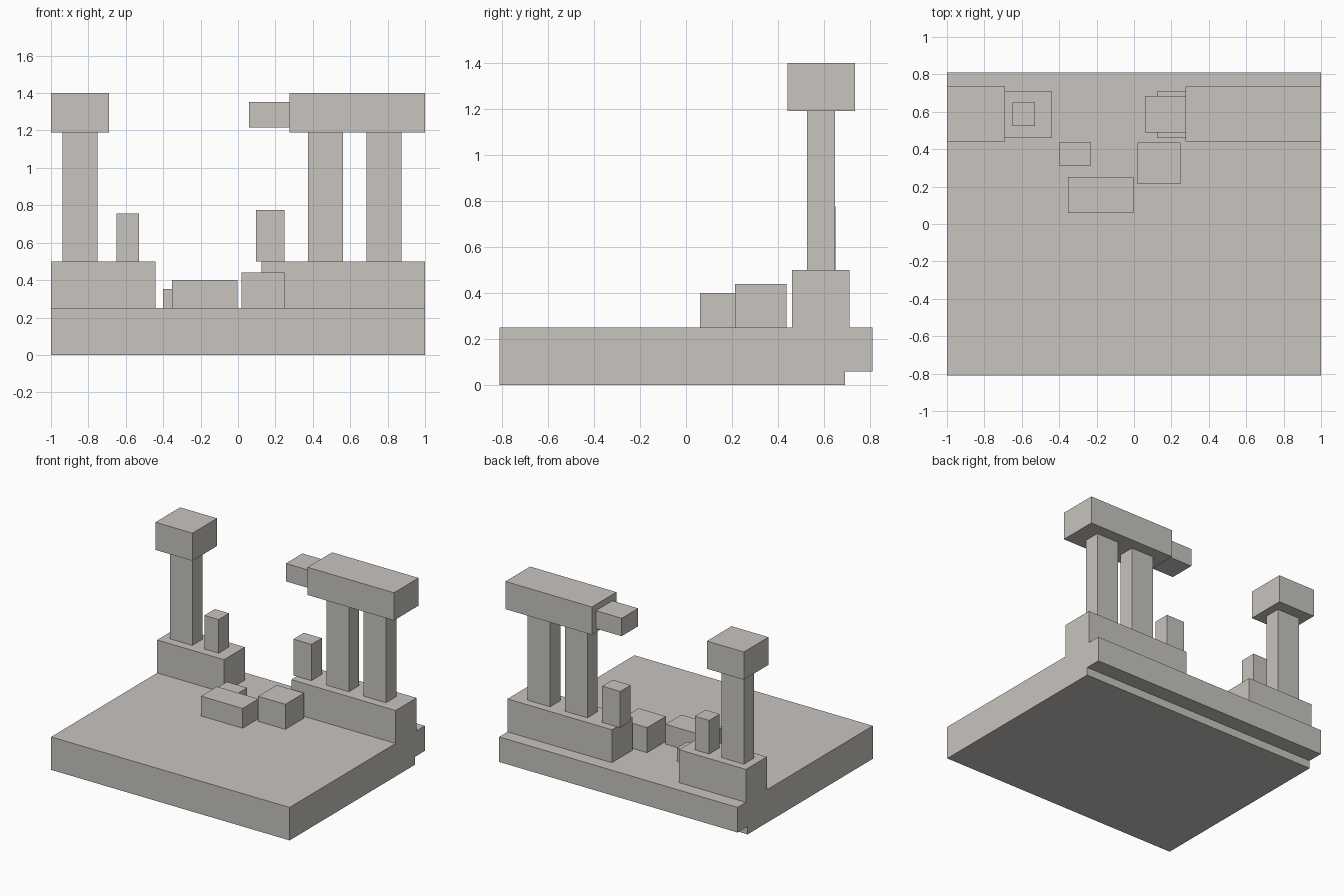
import bpy
import bmesh

cube = bpy.data.objects.get("Cube")
if cube:
    bpy.data.objects.remove(cube, do_unlink=True)

# Single stone colour
stone = bpy.data.materials.new("warm_grey_stone")
stone.use_nodes = True
colour = (0.58, 0.555, 0.525, 1)
stone.diffuse_color = colour
bsdf = stone.node_tree.nodes["Principled BSDF"]
bsdf.inputs["Base Color"].default_value = colour
bsdf.inputs["Roughness"].default_value = 0.9


def extrude_profile(name, profile, x0, x1):
    """Extrude a closed (y, z) outline along x."""
    bm = bmesh.new()
    face = bm.faces.new([bm.verts.new((x0, y, z)) for y, z in profile])
    moved = bmesh.ops.extrude_face_region(bm, geom=[face])["geom"]
    verts = [v for v in moved if isinstance(v, bmesh.types.BMVert)]
    bmesh.ops.translate(bm, verts=verts, vec=(x1 - x0, 0, 0))
    bmesh.ops.recalc_face_normals(bm, faces=bm.faces)
    mesh = bpy.data.meshes.new(name)
    bm.to_mesh(mesh)
    bm.free()
    mesh.materials.append(stone)
    obj = bpy.data.objects.new(name, mesh)
    bpy.context.collection.objects.link(obj)
    return obj


def block(name, x, y, z):
    """Box from its (min, max) range on each axis."""
    outline = [(y[0], z[0]), (y[1], z[0]), (y[1], z[1]), (y[0], z[1])]
    return extrude_profile(name, outline, *x)


FLOOR, WALL_TOP, COLUMN_TOP, ROOF = 0.25, 0.50, 1.19, 1.40

# Floor slab, undercut along its back edge
extrude_profile("floor_slab", [(-0.81, 0), (0.69, 0), (0.69, 0.06), (0.81, 0.06),
                               (0.81, FLOOR), (-0.81, FLOOR)], -1, 1)

# Broken plinth walls
for side, x in (("right", (-1, -0.44)), ("left", (0.125, 1))):
    block(f"plinth_{side}", x, (0.46, 0.71), (FLOOR, WALL_TOP))

# Full columns
for side, x in (("right", -0.845), ("left_inner", 0.468), ("left_outer", 0.78)):
    block(f"column_{side}", (x - 0.094, x + 0.094), (0.525, 0.648), (WALL_TOP, COLUMN_TOP))

# Broken column stumps
block("stump_right", (-0.65, -0.53), (0.525, 0.65), (WALL_TOP, 0.755))
block("stump_left", (0.097, 0.248), (0.525, 0.65), (WALL_TOP, 0.775))

# Lintels and the broken beam end
for side, x in (("right", (-1, -0.69)), ("left", (0.275, 1))):
    block(f"lintel_{side}", x, (0.44, 0.735), (COLUMN_TOP, ROOF))
block("broken_beam", (0.06, 0.275), (0.488, 0.685), (1.217, 1.353))

# Fallen rubble on the floor
block("rubble_long", (-0.352, -0.003), (0.06, 0.25), (FLOOR, 0.40))
block("rubble_large", (0.02, 0.248), (0.213, 0.437), (FLOOR, 0.44))
block("rubble_small", (-0.40, -0.23), (0.313, 0.437), (FLOOR, 0.352))
